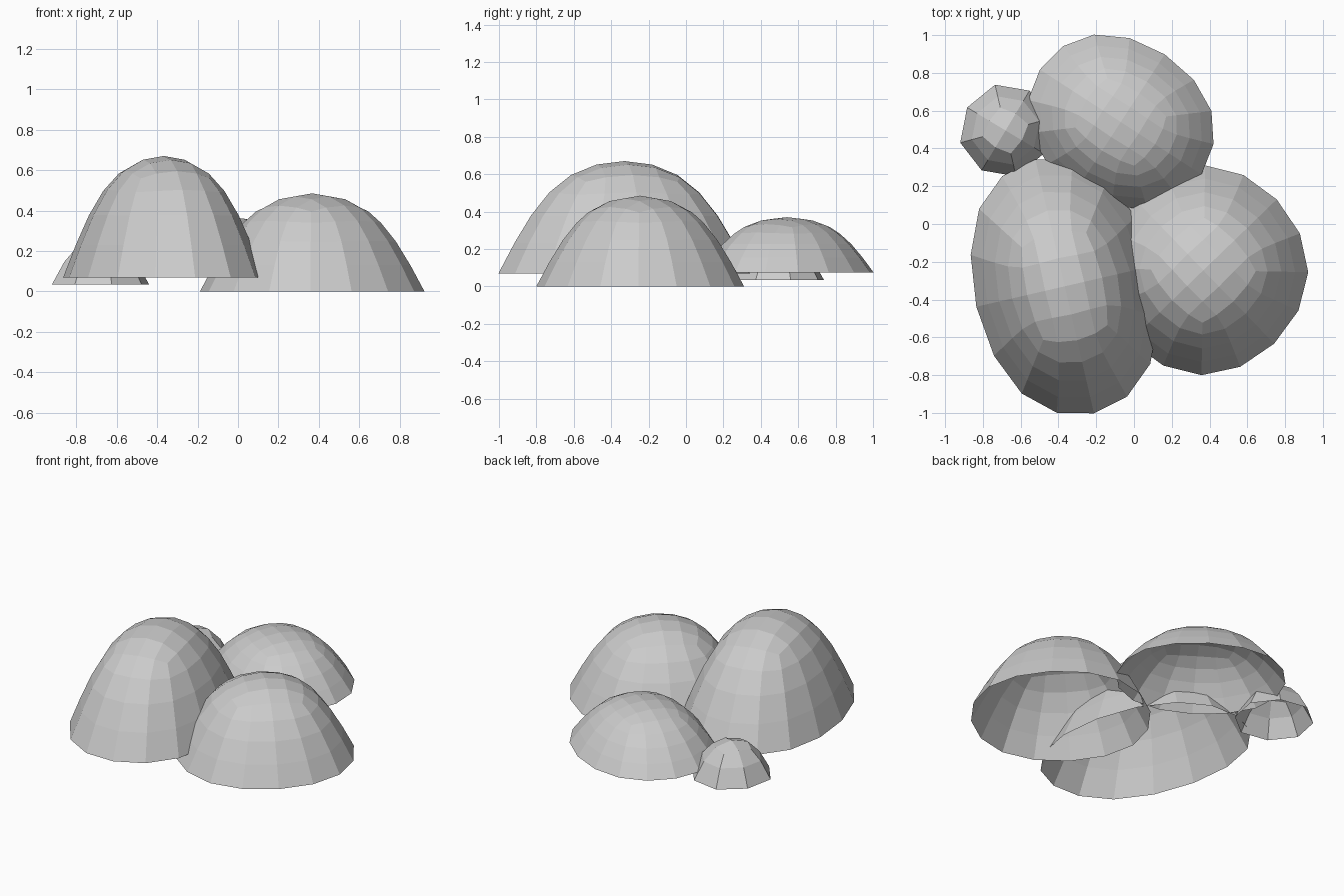
import bpy, bmesh, math
from mathutils import Matrix

if "Cube" in bpy.data.objects:
    bpy.data.objects.remove(bpy.data.objects["Cube"])


def dome(name, center, half, z0, z1, angle, levels):
    """Open-bottomed tapered cube rounded by subdivision, fitted to size."""
    bm = bmesh.new()
    bmesh.ops.create_cube(bm, size=2)
    bm.normal_update()
    bottom = [f for f in bm.faces if f.normal.z < -0.5]
    bmesh.ops.delete(bm, geom=bottom, context='FACES_ONLY')
    # narrow the top to half the base
    for v in bm.verts:
        if v.co.z > 0:
            v.co.x *= 0.5
            v.co.y *= 0.5
    mesh = bpy.data.meshes.new(name)
    bm.to_mesh(mesh)
    bm.free()
    obj = bpy.data.objects.new(name, mesh)
    bpy.context.collection.objects.link(obj)

    # round the shell and bake it
    mod = obj.modifiers.new("round", 'SUBSURF')
    mod.levels = mod.render_levels = levels
    dg = bpy.context.evaluated_depsgraph_get()
    rounded = bpy.data.meshes.new_from_object(obj.evaluated_get(dg))
    obj.modifiers.clear()
    obj.data = rounded

    # fit to half widths and height, then turn and place
    xs, ys, zs = zip(*(v.co[:] for v in rounded.vertices))
    low, high = min(zs), max(zs)
    fit = Matrix.Diagonal((half[0] / max(xs), half[1] / max(ys),
                           (z1 - z0) / (high - low), 1))
    rounded.transform(Matrix.Translation((center[0], center[1], z0))
                      @ Matrix.Rotation(math.radians(angle), 4, 'Z')
                      @ fit @ Matrix.Translation((0, 0, -low)))
    for p in rounded.polygons:
        p.use_smooth = False
    return obj


# four overlapping mounds, the small one with fewer sides
dome("tall_mound", (-0.367, -0.33), (0.48, 0.69), 0.07, 0.67, 13, 2)
dome("right_mound", (0.367, -0.245), (0.54, 0.54), 0.0, 0.485, 44, 2)
dome("back_mound", (-0.07, 0.54), (0.51, 0.427), 0.075, 0.37, -33, 2)
dome("small_mound", (-0.68, 0.495), (0.237, 0.246), 0.035, 0.255, -31, 1)
